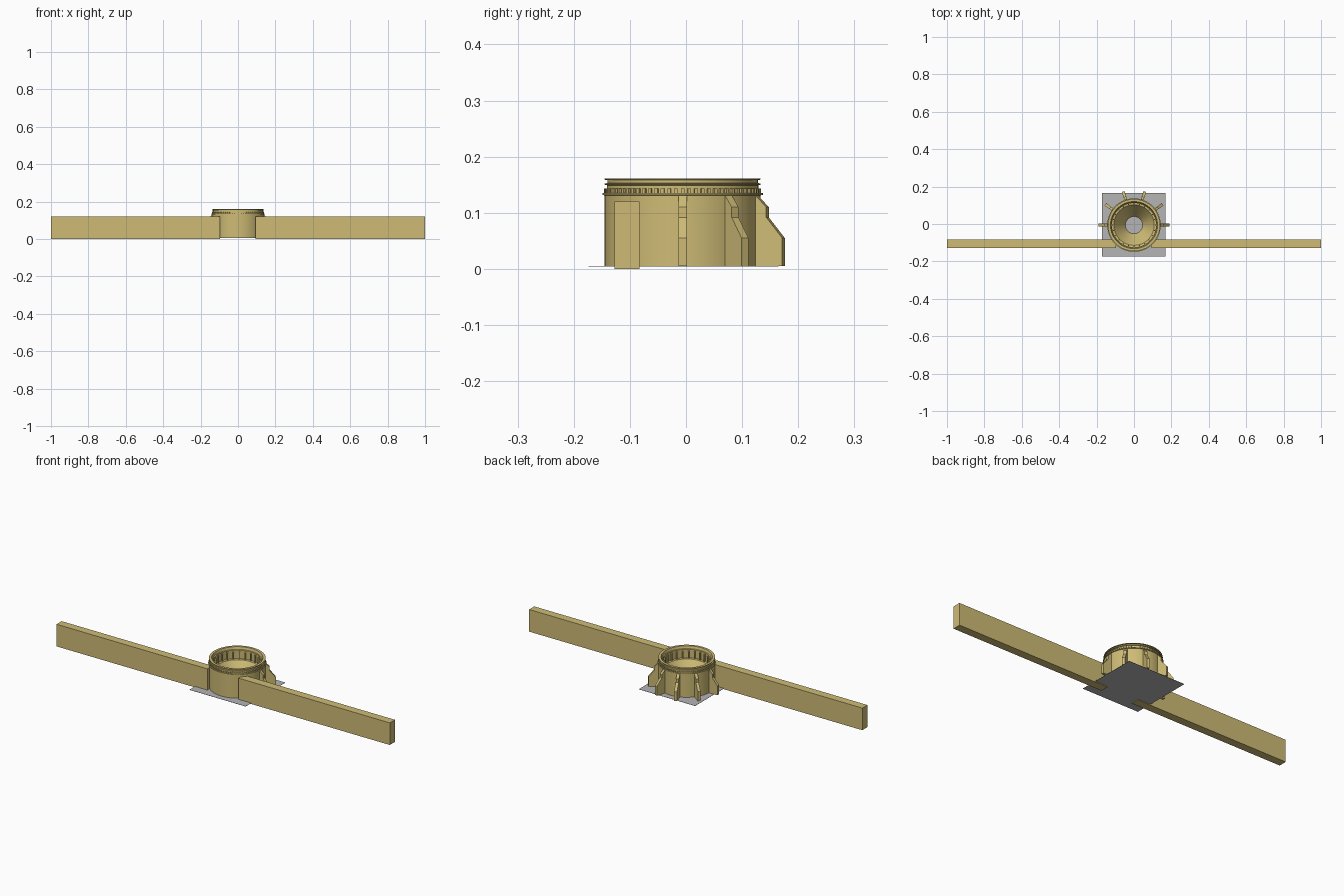
import bpy, bmesh, math
from mathutils import Matrix, Vector

if "Cube" in bpy.data.objects:
    bpy.data.objects.remove(bpy.data.objects["Cube"])

CY = -0.006          # the round housing sits slightly forward of centre
SEG = 80


def material(name, rgb):
    m = bpy.data.materials.new(name)
    m.diffuse_color = (*rgb, 1)
    m.use_nodes = True
    m.node_tree.nodes["Principled BSDF"].inputs["Base Color"].default_value = m.diffuse_color
    return m


TAN = material("tan_plastic", (0.62, 0.50, 0.18))
GREY = material("grey_sheet", (0.46, 0.46, 0.47))


def finish(bm, name, mat, smooth=False):
    bmesh.ops.recalc_face_normals(bm, faces=bm.faces)
    me = bpy.data.meshes.new(name)
    bm.to_mesh(me)
    bm.free()
    me.materials.append(mat)
    ob = bpy.data.objects.new(name, me)
    bpy.context.collection.objects.link(ob)
    if smooth:
        bpy.ops.object.select_all(action='DESELECT')
        ob.select_set(True)
        bpy.context.view_layer.objects.active = ob
        bpy.ops.object.shade_smooth_by_angle(angle=math.radians(30))
    return ob


def lathe(name, profile, mat):
    """Revolve a closed (radius, z) profile about the housing axis."""
    bm = bmesh.new()
    rings = []
    for i in range(SEG):
        a = 2 * math.pi * i / SEG
        rings.append([bm.verts.new((r * math.cos(a), CY + r * math.sin(a), z))
                      for r, z in profile])
    n = len(profile)
    for i in range(SEG):
        p, q = rings[i], rings[(i + 1) % SEG]
        for k in range(n):
            bm.faces.new((p[k], q[k], q[(k + 1) % n], p[(k + 1) % n]))
    return finish(bm, name, mat, True)


def radial_plates(name, profile, width, angles, mat):
    """Upright plates with an (r, z) outline, standing out from the axis."""
    bm = bmesh.new()
    for a in angles:
        rot = Matrix.Translation((0, CY, 0)) @ Matrix.Rotation(a, 4, 'Z')
        s = [[bm.verts.new(rot @ Vector((r, w, z))) for r, z in profile]
             for w in (-width / 2, width / 2)]
        bm.faces.new(s[0])
        bm.faces.new(s[1][::-1])
        n = len(profile)
        for k in range(n):
            j = (k + 1) % n
            bm.faces.new((s[0][k], s[1][k], s[1][j], s[0][j]))
    return finish(bm, name, mat)


def box(name, x0, x1, y0, y1, z0, z1, mat):
    bm = bmesh.new()
    bmesh.ops.create_cube(bm, size=1)
    for v in bm.verts:
        v.co = ((x0 + x1) / 2 + v.co.x * (x1 - x0),
                (y0 + y1) / 2 + v.co.y * (y1 - y0),
                (z0 + z1) / 2 + v.co.z * (z1 - z0))
    return finish(bm, name, mat)


# Housing: outer wall, flange, threaded neck, stepped bore, inner funnel
lathe("housing", [
    (0.139, 0.005), (0.139, 0.131), (0.143, 0.132), (0.143, 0.135),
    (0.135, 0.135), (0.135, 0.149), (0.139, 0.150), (0.139, 0.152),
    (0.134, 0.153), (0.134, 0.158), (0.139, 0.159), (0.139, 0.161),
    (0.126, 0.161), (0.122, 0.148), (0.118, 0.146), (0.118, 0.100),
    (0.108, 0.098), (0.046, 0.012), (0.046, 0.005)], TAN)

# Knurled ring above the flange
radial_plates("knurl_teeth",
              [(0.130, 0.135), (0.140, 0.135), (0.140, 0.143), (0.130, 0.143)],
              0.006, [2 * math.pi * i / 72 for i in range(72)], TAN)

# Small ribs lining the bore
radial_plates("bore_ribs",
              [(0.121, 0.095), (0.111, 0.095), (0.111, 0.138), (0.121, 0.142)],
              0.005, [2 * math.pi * i / 24 for i in range(24)], TAN)

# Buttresses around the rear half
radial_plates("buttresses",
              [(0.130, 0.005), (0.189, 0.005), (0.189, 0.055), (0.159, 0.092),
               (0.159, 0.110), (0.139, 0.131), (0.130, 0.131)],
              0.015, [math.radians(36 * i) for i in range(6)], TAN)

# Side beams
box("beam_right", 0.093, 1.0, -0.127, -0.083, 0.0, 0.12, TAN)
box("beam_left", -1.0, -0.095, -0.127, -0.083, 0.0, 0.12, TAN)

# Thin sheet under the housing
box("base_sheet", -0.17, 0.168, -0.174, 0.165, 0.004, 0.005, GREY)
